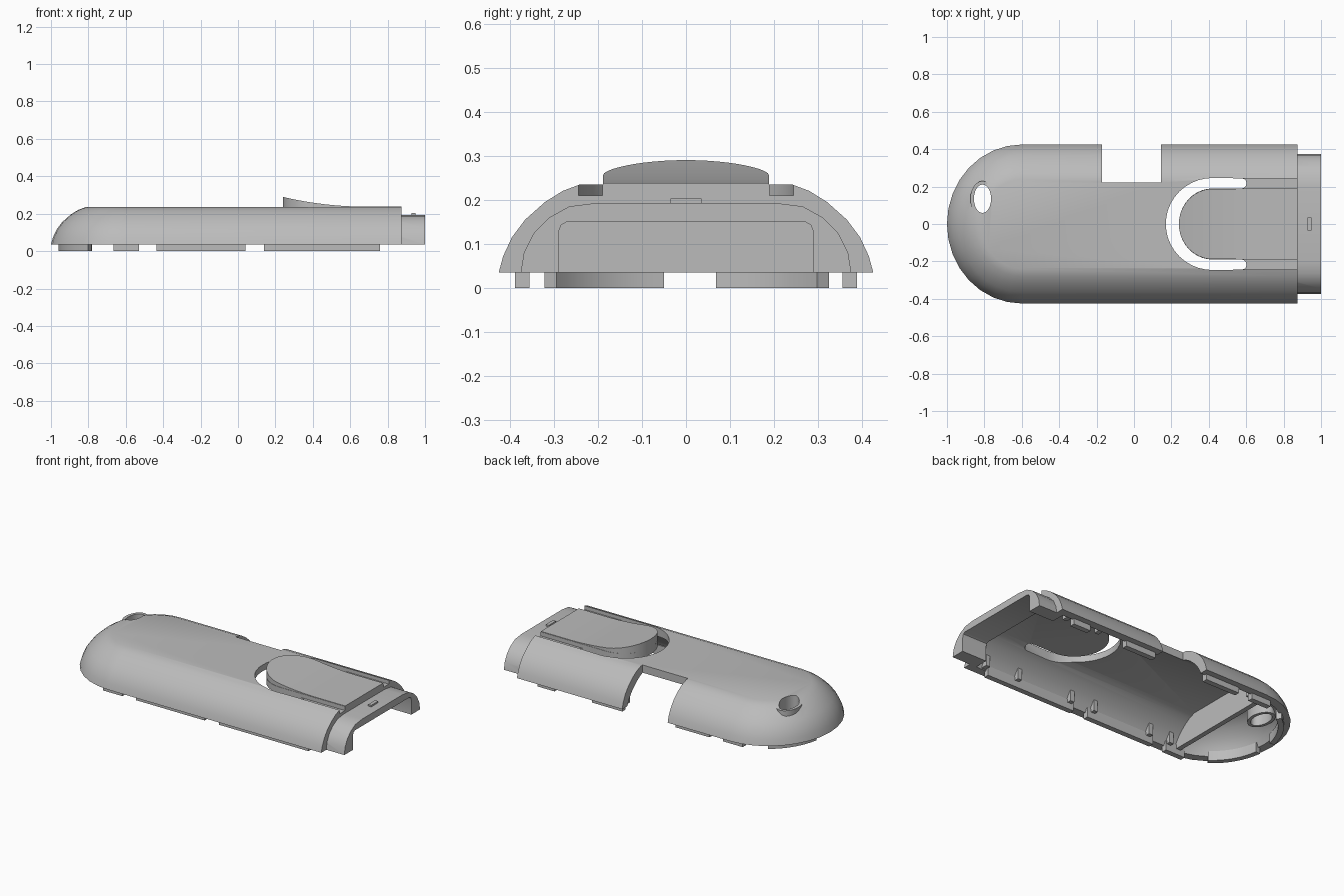
import bpy, bmesh, math

cube = bpy.data.objects.get("Cube")
if cube:
    bpy.data.objects.remove(cube, do_unlink=True)

grey = bpy.data.materials.new("plain grey")
grey.use_nodes = True
grey.diffuse_color = (0.5, 0.5, 0.5, 1)
grey.node_tree.nodes["Principled BSDF"].inputs["Base Color"].default_value = (0.5, 0.5, 0.5, 1)


def loft(name, rings):
    """Closed solid through equal-length rings of points."""
    bm = bmesh.new()
    loops = [[bm.verts.new(p) for p in ring] for ring in rings]
    n = len(loops[0])
    for a, b in zip(loops, loops[1:]):
        for i in range(n):
            j = (i + 1) % n
            bm.faces.new((a[i], a[j], b[j], b[i]))
    bm.faces.new(loops[0][::-1])
    bm.faces.new(loops[-1])
    bmesh.ops.recalc_face_normals(bm, faces=bm.faces)
    mesh = bpy.data.meshes.new(name)
    bm.to_mesh(mesh)
    bm.free()
    obj = bpy.data.objects.new(name, mesh)
    bpy.context.collection.objects.link(obj)
    mesh.materials.append(grey)
    return obj


def prism(name, outline, z0, z1):
    return loft(name, [[(x, y, z) for x, y in outline] for z in (z0, z1)])


def box(name, x0, x1, y0, y1, z0, z1):
    return prism(name, [(x0, y0), (x1, y0), (x1, y1), (x0, y1)], z0, z1)


def arch(name, half, x0, x1):
    """Extrude a mirrored (y, z) half profile along x."""
    section = half + [(-y, z) for y, z in reversed(half)]
    return loft(name, [[(x, y, z) for y, z in section] for x in (x0, x1)])


def arc(cx, cy, rx, ry, a0, a1, n=12):
    angles = [math.radians(a0 + (a1 - a0) * i / n) for i in range(n + 1)]
    return [(cx + rx * math.cos(a), cy + ry * math.sin(a)) for a in angles]


def combine(target, tool, operation):
    mod = target.modifiers.new(tool.name, 'BOOLEAN')
    mod.operation, mod.object, mod.solver = operation, tool, 'EXACT'
    bpy.context.view_layer.objects.active = target
    bpy.ops.object.modifier_apply(modifier=mod.name)
    bpy.data.objects.remove(tool, do_unlink=True)


def smooth(obj, angle=32):
    bpy.ops.object.select_all(action='DESELECT')
    obj.select_set(True)
    bpy.context.view_layer.objects.active = obj
    bpy.ops.object.shade_smooth_by_angle(angle=math.radians(angle))


# Side curve of the cover: (inset from the rim, height)
CURVE = [(0, .035), (.01, .072), (.03, .115), (.06, .155), (.105, .195), (.145, .22), (.185, .235)]
INNER = [(.04, -.02)] + [(i + .04, z - .04) for i, z in CURVE[1:]]


def rounded_solid(name, curve, x_end):
    rings = []
    for inset, z in curve:
        plan = arc(-.6, 0, .4 - inset, .425 - inset, 90, 270, 16)
        plan = [(min(x, x_end), y) for x, y in plan]
        if x_end > -.6:
            plan += [(x_end, -.425 + inset), (x_end, .425 - inset)]
        rings.append([(x, y, z) for x, y in plan])
    return loft(name, rings)


# Outer cover and the stepped neck
cover = rounded_solid("cover", CURVE, .875)
neck_half = [(.375, .035), (.368, .08), (.345, .125), (.31, .16), (.265, .185), (.2, .193)]
combine(cover, arch("neck", neck_half, .82, 1), 'UNION')

# Hollow underside, split by a cross wall
main_half = [(.425 - i, z) for i, z in INNER]
combine(cover, arch("main_cavity", main_half, -.605, .83), 'DIFFERENCE')
combine(cover, rounded_solid("end_cavity", INNER, -.635), 'DIFFERENCE')
mouth_half = [(.29, -.02), (.288, .13), (.283, .143), (.27, .15)]
combine(cover, arch("mouth", mouth_half, .78, 1.1), 'DIFFERENCE')

# Eyelet with its boss, and the side notch
combine(cover, prism("boss", arc(-.81, .135, .065, .095, 0, 345, 23), .08, .21), 'UNION')
combine(cover, prism("eyelet", arc(-.81, .135, .046, .076, 0, 345, 23), -.1, .4), 'DIFFERENCE')
combine(cover, box("notch", -.17, .145, .222, .6, -.1, .4), 'DIFFERENCE')

# U-shaped slot around the tongue, continued by shallow grooves
tip = arc(.575, -.217, .027, .027, -90, 90, 6)
u_slot = arc(.42, 0, .25, .246, 90, 270, 20) + tip
u_slot += arc(.42, 0, .18, .19, 270, 90, 20) + [(x, -y) for x, y in reversed(tip)]
combine(cover, prism("slot", u_slot, .1, .4), 'DIFFERENCE')
for side in (-1, 1):
    y0, y1 = sorted((side * .19, side * .244))
    combine(cover, box("groove", .55, .95, y0, y1, .21, .4), 'DIFFERENCE')
smooth(cover)

# Thumb tongue with a top that sweeps up to its rounded end
xs = [.42 + .455 * i / 10 for i in range(11)]
plan = arc(.42, 0, .18, .188, 90, 270, 24)
plan += [(x, -.188) for x in xs[1:]] + [(x, .188) for x in reversed(xs[1:])]


def sweep(x):
    return .238 + .052 * max(0, (.68 - x) / .44) ** 2


bm = bmesh.new()
half = len(plan) // 2
# Mirrored pairs across the tongue give clean strips for the curved top
right = [(x, y) for x, y in plan if y < -.001]
right.sort(key=lambda p: (p[0], -p[1]))
right = [(.24, 0)] + right
rows = []
for x, y in right:
    rows.append([bm.verts.new((x, s * y, z)) for z in (.197, sweep(x)) for s in (1, -1)])
for a, b in zip(rows, rows[1:]):
    for i, j in ((0, 1), (1, 3), (3, 2), (2, 0)):
        bm.faces.new((a[i], a[j], b[j], b[i]))
bm.faces.new([rows[-1][i] for i in (0, 1, 3, 2)])
bmesh.ops.remove_doubles(bm, verts=bm.verts, dist=.0001)
bmesh.ops.recalc_face_normals(bm, faces=bm.faces)
mesh = bpy.data.meshes.new("tongue")
bm.to_mesh(mesh)
bm.free()
mesh.materials.append(grey)
tongue = bpy.data.objects.new("tongue", mesh)
bpy.context.collection.objects.link(tongue)
smooth(tongue)

# Catch on the neck
box("neck_catch", .927, .948, -.035, .035, .18, .203)

# Locating lips below the rim
for x0, x1 in ((-.665, -.53), (-.435, .04), (.14, .76)):
    box("front_lip", x0, x1, -.388, -.355, 0, .06)
for x0, x1 in ((-.665, -.53), (-.435, -.2), (.17, .38), (.64, .76)):
    box("back_lip", x0, x1, .355, .388, 0, .06)
for a0, a1 in ((123, 169), (188, 236)):
    band = arc(-.6, 0, .362, .387, a0, a1, 8) + arc(-.6, 0, .33, .355, a1, a0, 8)
    smooth(prism("end_lip", band, 0, .06))

# Stiffening ribs inside the side walls
for x in (.78, .55, .17, 0, -.4, -.55):
    for side in (-1, 1):
        if side > 0 and -.2 < x < .17:
            continue
        y0, y1 = sorted((side * .33, side * .375))
        box("rib", x - .014, x + .014, y0, y1, .04, .12)
